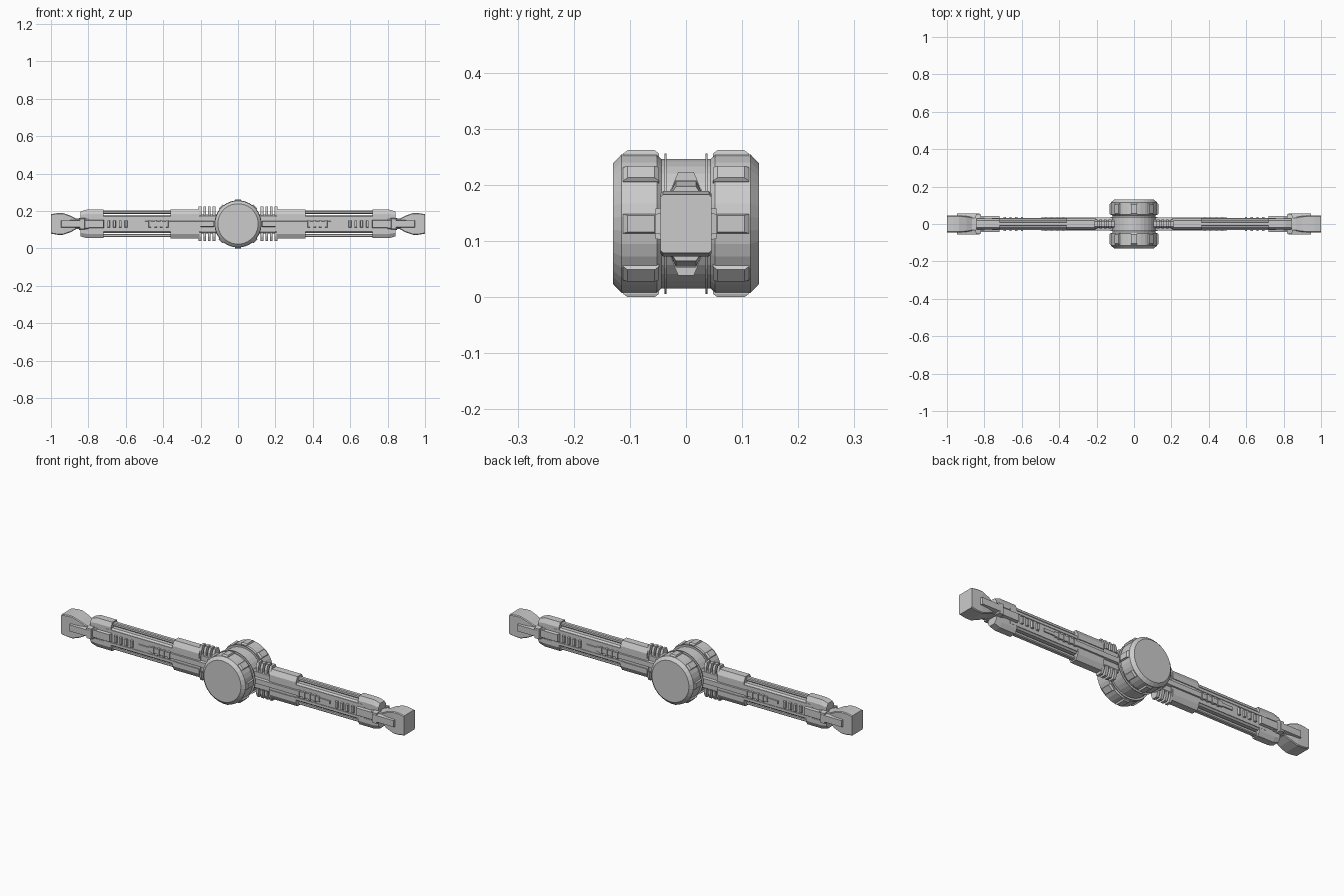
import bpy, bmesh
from math import sin, cos, pi
from mathutils import Matrix, Vector

if "Cube" in bpy.data.objects:
    bpy.data.objects.remove(bpy.data.objects["Cube"])

C = 0.131  # height of the model's long axis


def finish(name, bm, mirror=(False, False, False)):
    bmesh.ops.recalc_face_normals(bm, faces=bm.faces)
    me = bpy.data.meshes.new(name)
    bm.to_mesh(me)
    bm.free()
    ob = bpy.data.objects.new(name, me)
    ob.location.z = C
    bpy.context.collection.objects.link(ob)
    if any(mirror):
        m = ob.modifiers.new("Mirror", 'MIRROR')
        m.use_axis = mirror
        m.use_mirror_merge = False
    return ob


def loft(bm, rings):
    """Skin a list of equally sized point rings and cap the ends."""
    vs = [[bm.verts.new(p) for p in r] for r in rings]
    n = len(rings[0])
    for a, b in zip(vs, vs[1:]):
        for i in range(n):
            j = (i + 1) % n
            bm.faces.new((a[i], a[j], b[j], b[i]))
    bm.faces.new(vs[0])
    bm.faces.new(vs[-1])


def prism_x(bm, yz, x0, x1):
    loft(bm, [[(x, y, z) for y, z in yz] for x in (x0, x1)])


def prism_y(bm, xz, y0, y1, inset=0):
    cx = sum(p[0] for p in xz) / len(xz)
    cz = sum(p[1] for p in xz) / len(xz)
    shrink = [(x - (inset if x > cx else -inset), z - (inset if z > cz else -inset)) for x, z in xz]
    loft(bm, [[(x, y0, z) for x, z in xz], [(x, y1, z) for x, z in shrink]])


def rect(x0, x1, z0, z1):
    return [(x0, z0), (x1, z0), (x1, z1), (x0, z1)]


def octagon(h, v, c):
    return [(-h + c, -v), (h - c, -v), (h, -v + c), (h, v - c),
            (h - c, v), (-h + c, v), (-h, v - c), (-h, -v + c)]


def trapezoid(h0, h1, z0, z1):
    zm = z0 + (z1 - z0) * 0.5
    return [(-h0, z0), (h0, z0), (h0, zm), (h1, z1), (-h1, z1), (-h0, zm)]


def lathe(bm, profile, seg=32):
    rings = [[(r * cos(2 * pi * (i + .5) / seg), y, r * sin(2 * pi * (i + .5) / seg))
              for i in range(seg)] for y, r in profile]
    loft(bm, rings)


# Hub: centre drum, two wheels, thin flanges
bm = bmesh.new()
lathe(bm, [(-0.05, 0.116), (0.05, 0.116)])
finish("hub_drum", bm)

bm = bmesh.new()
lathe(bm, [(-0.13, 0.108), (-0.115, 0.124), (-0.052, 0.124), (-0.044, 0.116)])
finish("hub_wheel", bm, (False, True, False))

bm = bmesh.new()
lathe(bm, [(-0.038, 0.126), (-0.035, 0.126)])
finish("hub_flange", bm, (False, True, False))

# Eight raised pads around each wheel
bm = bmesh.new()
for k in range(8):
    rot = Matrix.Rotation(k * pi / 4, 4, 'Y')
    rings = []
    for r, ya, yb, t in ((0.112, -0.112, -0.048, 0.017), (0.125, -0.112, -0.048, 0.017),
                         (0.131, -0.104, -0.056, 0.015)):
        rings.append([rot @ Vector(p) for p in ((-t, ya, r), (t, ya, r), (t, yb, r), (-t, yb, r))])
    loft(bm, rings)
finish("wheel_pads", bm, (False, True, False))

# Arm core: inner neck and long beam
bm = bmesh.new()
prism_x(bm, octagon(0.022, 0.05, 0.008), 0.08, 0.22)
prism_x(bm, octagon(0.028, 0.048, 0.008), 0.2, 0.84)
finish("arm_beam", bm, (True, False, False))

# Narrow raised spine on both faces of the arm
bm = bmesh.new()
prism_y(bm, rect(0.10, 0.50, -0.016, 0.016), -0.02, -0.035, 0.003)
prism_y(bm, rect(0.48, 0.56, -0.010, 0.010), -0.02, -0.033, 0.002)
finish("arm_spine", bm, (True, True, False))

# Long side ledges along the beam
bm = bmesh.new()
prism_y(bm, rect(0.34, 0.76, 0.026, 0.040), -0.02, -0.031)
finish("arm_ledge", bm, (True, True, True))

# Two groups of grille bars per arm
bm = bmesh.new()
for x0 in (0.37, 0.59):
    for i in range(4):
        x = x0 + i * 0.031
        prism_y(bm, rect(x, x + 0.017, -0.02, 0.02), -0.02, -0.038, 0.003)
finish("grille_bars", bm, (True, True, False))

# Rods running above and below the beam
bm = bmesh.new()
prism_x(bm, [(y, z + 0.062) for y, z in octagon(0.012, 0.009, 0.004)], 0.3, 0.8)
finish("arm_rod", bm, (True, False, True))

# Inner sleeve blocks
bm = bmesh.new()
prism_x(bm, trapezoid(0.032, 0.018, 0.028, 0.078), 0.205, 0.36)
finish("inner_sleeve", bm, (True, False, True))

# Cooling ribs beside the hub
bm = bmesh.new()
for i in range(4):
    x = 0.121 + i * 0.025
    prism_x(bm, trapezoid(0.024, 0.014, 0.045, 0.092), x, x + 0.014)
finish("cooling_ribs", bm, (True, False, True))

# Outer clamps with sloped ends
bm = bmesh.new()
rings = []
for x, top in ((0.72, 0.076), (0.81, 0.076), (0.842, 0.066)):
    rings.append([(x, y, z) for y, z in trapezoid(0.03, 0.018, 0.03, top)])
loft(bm, rings)
finish("outer_clamp", bm, (True, False, True))

# Flared end block
bm = bmesh.new()
rings = []
for x, h, v in ((0.80, 0.036, 0.026), (0.865, 0.036, 0.028), (0.895, 0.042, 0.044),
                (0.935, 0.045, 0.058), (0.965, 0.045, 0.058), (1.0, 0.045, 0.052)):
    rings.append([(x, y, z) for y, z in octagon(h, v, 0.004)])
loft(bm, rings)
finish("end_block", bm, (True, False, False))

# Side brackets holding the end block
bm = bmesh.new()
prism_y(bm, rect(0.82, 0.95, -0.022, 0.022), -0.03, -0.055, 0.005)
prism_y(bm, rect(0.815, 0.85, -0.032, 0.032), -0.02, -0.054, 0.005)
prism_y(bm, rect(0.715, 0.83, -0.024, 0.024), -0.02, -0.042, 0.005)
finish("side_bracket", bm, (True, True, False))
